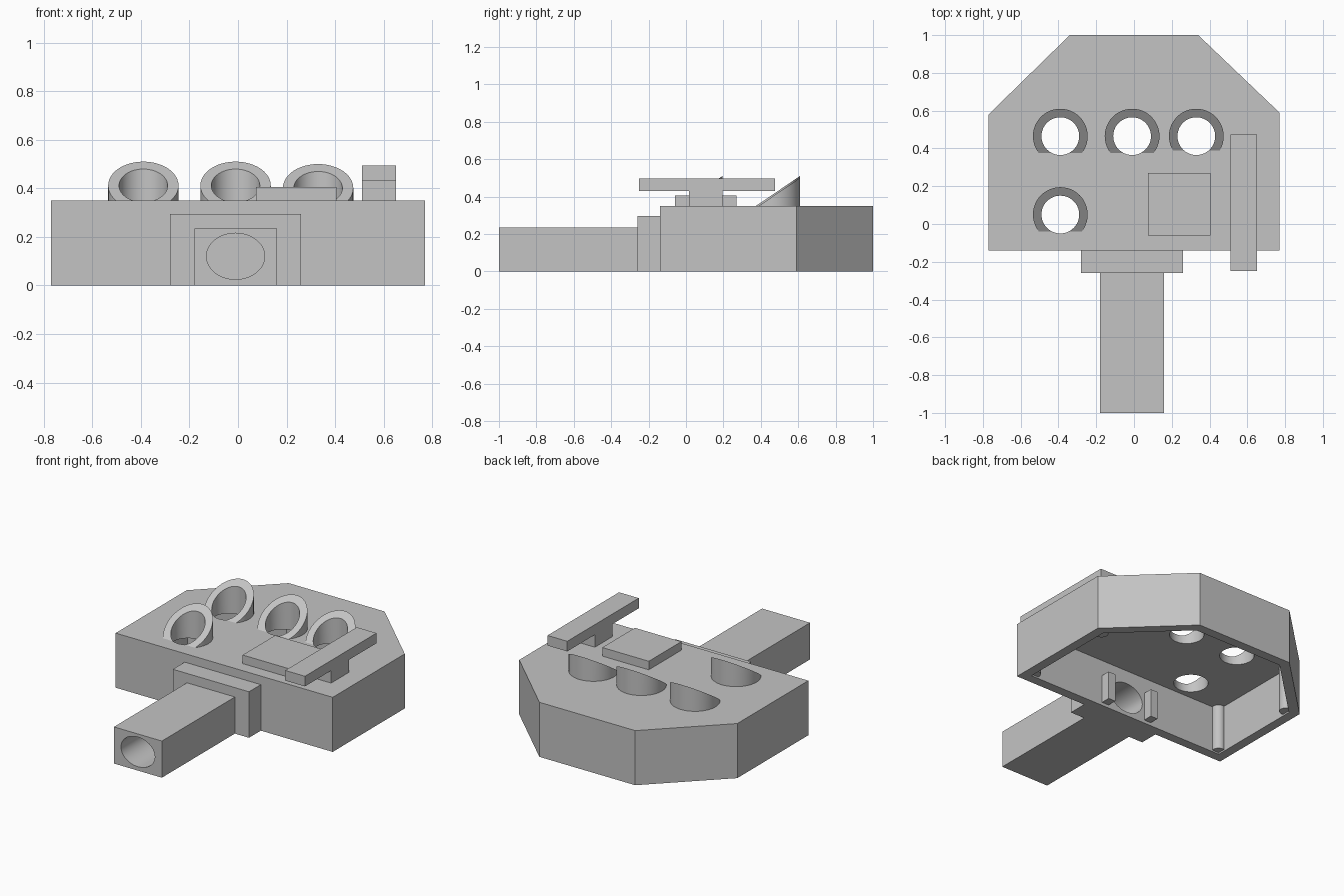
import bpy, bmesh, math
from mathutils import Matrix

cube = bpy.data.objects.get("Cube")
if cube:
    bpy.data.objects.remove(cube, do_unlink=True)

grey = bpy.data.materials.new("plain_grey")
grey.use_nodes = True
colour = (0.55, 0.55, 0.55, 1)
grey.diffuse_color = colour
grey.node_tree.nodes["Principled BSDF"].inputs["Base Color"].default_value = colour


def finish(name, bm):
    bmesh.ops.recalc_face_normals(bm, faces=bm.faces[:])
    mesh = bpy.data.meshes.new(name)
    bm.to_mesh(mesh)
    bm.free()
    mesh.materials.append(grey)
    obj = bpy.data.objects.new(name, mesh)
    bpy.context.collection.objects.link(obj)
    return obj


def box(name, x0, x1, y0, y1, z0, z1):
    bm = bmesh.new()
    bmesh.ops.create_cube(bm, size=1)
    bmesh.ops.scale(bm, vec=(x1 - x0, y1 - y0, z1 - z0), verts=bm.verts)
    bmesh.ops.translate(bm, vec=((x0 + x1) / 2, (y0 + y1) / 2, (z0 + z1) / 2), verts=bm.verts)
    return finish(name, bm)


def cylinder_bm(x, y, z0, z1, radius, sides=48):
    bm = bmesh.new()
    bmesh.ops.create_cone(bm, cap_ends=True, segments=sides, radius1=radius, radius2=radius,
                          depth=z1 - z0, matrix=Matrix.Translation((x, y, (z0 + z1) / 2)))
    return bm


def cut(obj, cutter):
    mod = obj.modifiers.new("cut", 'BOOLEAN')
    mod.operation = 'DIFFERENCE'
    mod.solver = 'EXACT'
    mod.object = cutter
    bpy.context.view_layer.objects.active = obj
    bpy.ops.object.modifier_apply(modifier=mod.name)


def smooth(obj):
    bpy.ops.object.select_all(action='DESELECT')
    obj.select_set(True)
    bpy.context.view_layer.objects.active = obj
    bpy.ops.object.shade_smooth_by_angle(angle=math.radians(30))


# Housing: six-sided shell, open underneath
TOP, WALL = 0.35, 0.06
outline = [(-.77, -.14), (.77, -.14), (.77, .59), (.34, 1), (-.34, 1), (-.77, .58)]
bm = bmesh.new()
floor = bm.faces.new([bm.verts.new((x, y, TOP)) for x, y in outline])
lid = bmesh.ops.extrude_face_region(bm, geom=[floor], use_keep_orig=True)
new_verts = [v for v in lid["geom"] if isinstance(v, bmesh.types.BMVert)]
bmesh.ops.translate(bm, vec=(0, 0, -TOP), verts=new_verts)
bmesh.ops.recalc_face_normals(bm, faces=bm.faces[:])
under = min(bm.faces, key=lambda f: f.calc_center_median().z)
bmesh.ops.inset_region(bm, faces=[under], thickness=WALL, use_even_offset=True)
cavity = bmesh.ops.extrude_face_region(bm, geom=[under])
ceiling = [v for v in cavity["geom"] if isinstance(v, bmesh.types.BMVert)]
bmesh.ops.translate(bm, vec=(0, 0, 0.30), verts=ceiling)
if under.is_valid:
    bmesh.ops.delete(bm, geom=[under], context='FACES_ONLY')
housing = finish("housing", bm)

# Slanted sockets with holes through the lid
SLOPE, RADIUS, BORE = 0.68, 0.145, 0.10
sockets = [(-.39, .465, .51), (-.01, .465, .51), (.33, .465, .50), (-.39, .05, .51)]
for i, (x, y, peak) in enumerate(sockets):
    bm = cylinder_bm(x, y, 0.305, 0.7, RADIUS)
    sliced = bmesh.ops.bisect_plane(bm, geom=bm.verts[:] + bm.edges[:] + bm.faces[:],
                                    plane_co=(x, y + RADIUS, peak),
                                    plane_no=(0, -SLOPE, 1), clear_outer=True)
    rim = [e for e in sliced["geom_cut"] if isinstance(e, bmesh.types.BMEdge)]
    bmesh.ops.edgeloop_fill(bm, edges=rim)
    ring = finish(f"socket_ring_{i + 1}", bm)
    drill = finish("drill", cylinder_bm(x, y, 0.2, 0.9, BORE))
    cut(ring, drill)
    cut(housing, drill)
    bpy.data.objects.remove(drill, do_unlink=True)
    smooth(ring)

# Handle and collar, bored through into the housing
handle = box("handle", -.18, .16, -1, -.26, 0, .235)
collar = box("collar", -.28, .26, -.26, -.14, 0, .295)
bm = cylinder_bm(0, 0, -1.1, 0.0, 1, 64)
bmesh.ops.scale(bm, vec=(.12, .095, 1), verts=bm.verts)
bmesh.ops.rotate(bm, matrix=Matrix.Rotation(math.pi / 2, 3, 'X'), verts=bm.verts)
ys = [v.co.y for v in bm.verts]
bmesh.ops.translate(bm, vec=(-.01, -1.1 - min(ys), .12), verts=bm.verts)
drill = finish("drill", bm)
for part in (handle, collar, housing):
    cut(part, drill)
    smooth(part)
bpy.data.objects.remove(drill, do_unlink=True)

# Raised plate and side lever on its stem
box("top_plate", .075, .405, -.06, .27, TOP, .405)
box("lever_stem", .51, .65, .015, .195, TOP, .43)
box("lever_bar", .51, .65, -.25, .475, .43, .495)

# Inner clips beside the bore and corner posts
for side, x in (("right", -.17), ("left", .15)):
    box(f"inner_clip_{side}", x - .025, x + .025, -.09, -.02, .02, .2)
for side, sx in (("left", 1), ("right", -1)):
    for end, y in (("front", -.07), ("back", .54)):
        smooth(finish(f"{end}_post_{side}", cylinder_bm(sx * .70, y, .01, .305, .04, 24)))
